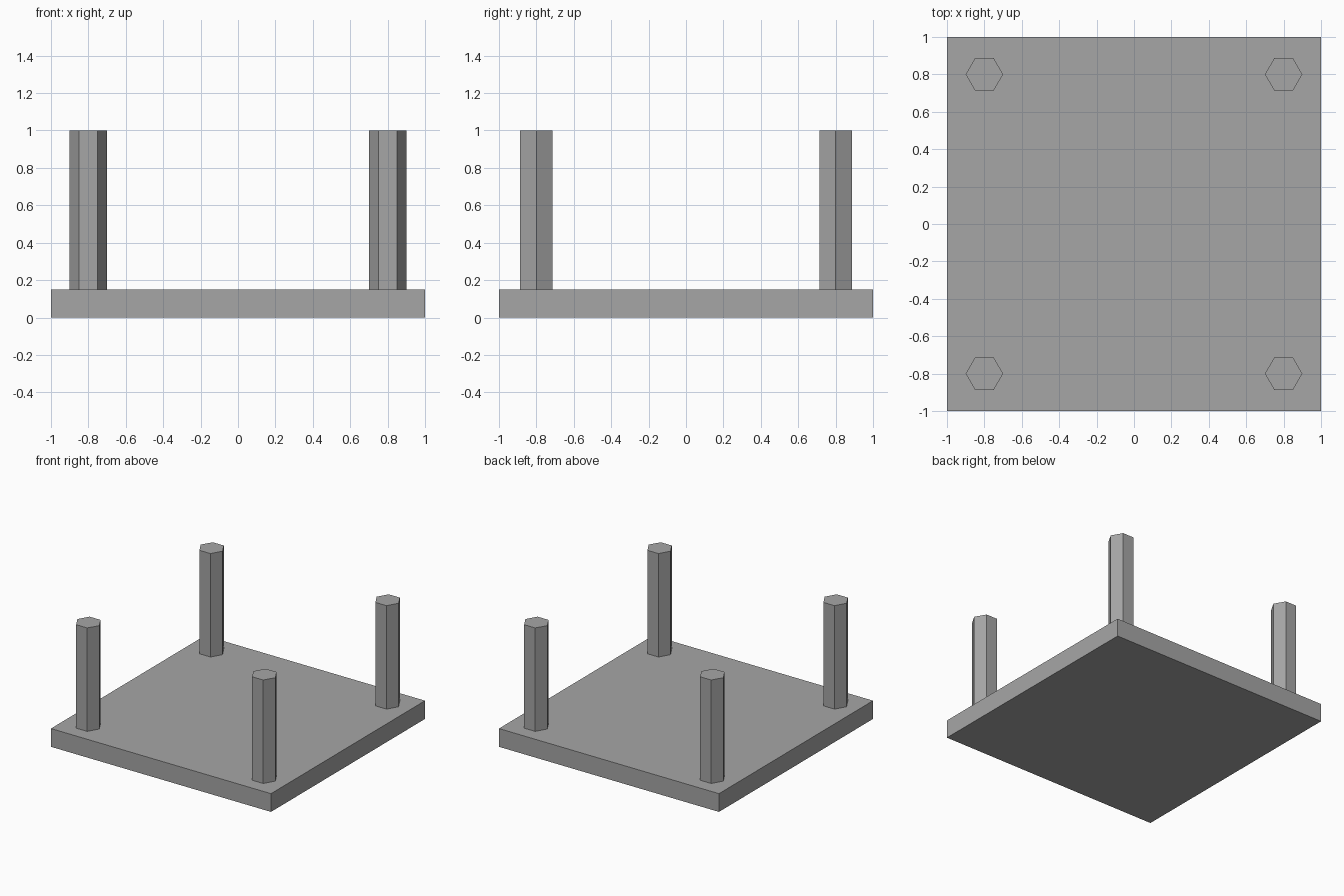
import bpy
import bmesh
import math
from mathutils import Matrix, Vector

cube = bpy.data.objects.get("Cube")
if cube:
    bpy.data.objects.remove(cube, do_unlink=True)

# Single plain grey
grey = bpy.data.materials.new("grey")
grey.use_nodes = True
grey.diffuse_color = (0.38, 0.38, 0.38, 1)
grey.node_tree.nodes["Principled BSDF"].inputs["Base Color"].default_value = grey.diffuse_color

SLAB_HEIGHT = 0.15
TOP = 1.0


def add_object(name, bm, location):
    mesh = bpy.data.meshes.new(name)
    bm.to_mesh(mesh)
    bm.free()
    mesh.materials.append(grey)
    obj = bpy.data.objects.new(name, mesh)
    obj.location = location
    bpy.context.collection.objects.link(obj)
    return obj


# Square slab
bm = bmesh.new()
bmesh.ops.create_cube(bm, size=1)
bmesh.ops.scale(bm, vec=Vector((2, 2, SLAB_HEIGHT)), verts=bm.verts)
add_object("slab", bm, (0, 0, SLAB_HEIGHT / 2))

# Four hexagonal posts with corners pointing along x
post_height = TOP - SLAB_HEIGHT
for x, side in ((0.8, "left"), (-0.8, "right")):
    for y, end in ((-0.8, "front"), (0.8, "back")):
        bm = bmesh.new()
        bmesh.ops.create_cone(bm, cap_ends=True, segments=6, radius1=0.1,
                              radius2=0.1, depth=post_height)
        bmesh.ops.rotate(bm, verts=bm.verts, matrix=Matrix.Rotation(math.pi / 2, 3, "Z"))
        add_object(f"{end}_{side}_post", bm, (x, y, SLAB_HEIGHT + post_height / 2))
